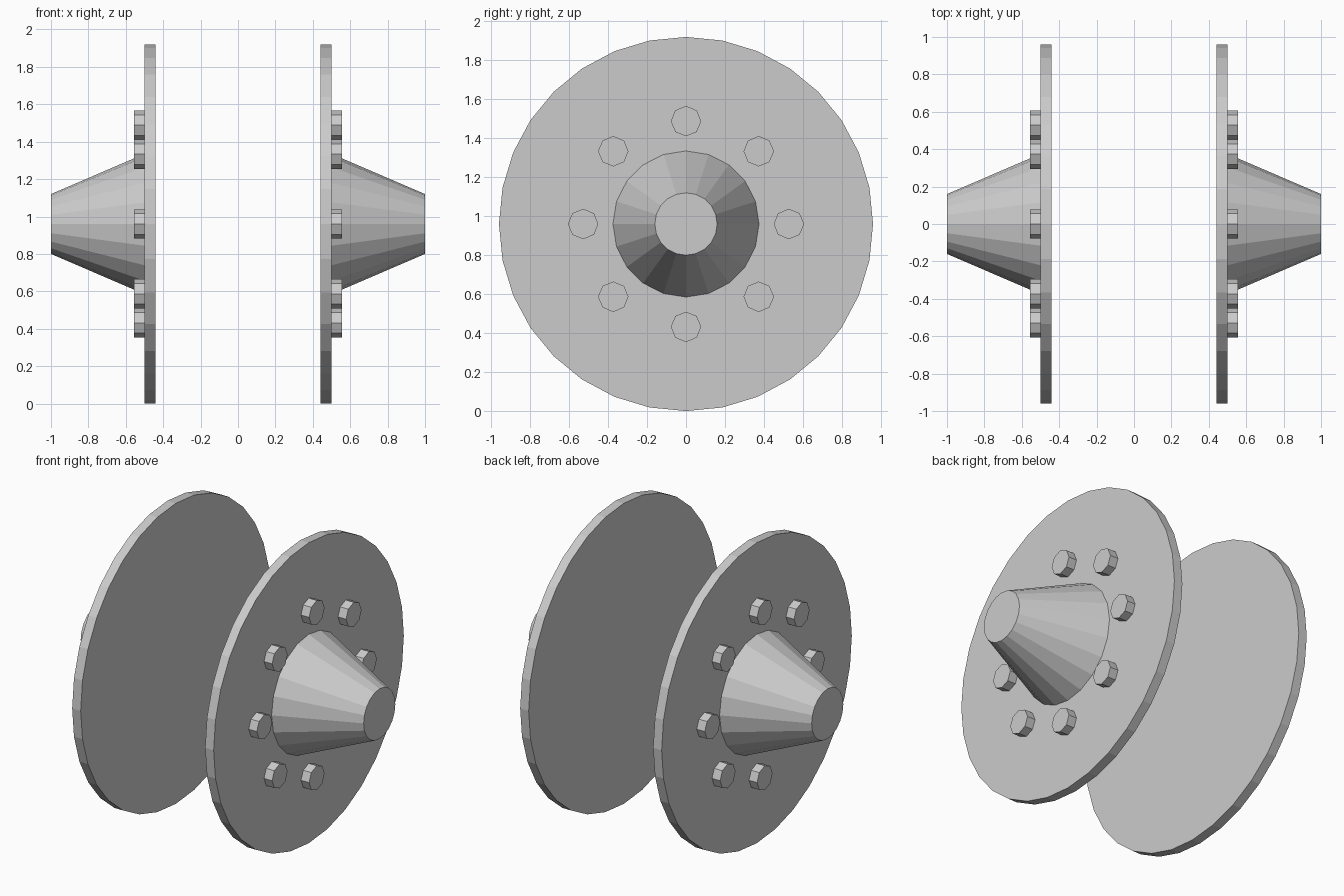
import bpy, bmesh, math
from mathutils import Matrix, Vector

if "Cube" in bpy.data.objects:
    bpy.data.objects.remove(bpy.data.objects["Cube"])

AXLE_Z = 0.96

steel = bpy.data.materials.new("grey steel")
steel.diffuse_color = (0.6, 0.6, 0.6, 1)
steel.use_nodes = True
steel.node_tree.nodes["Principled BSDF"].inputs["Base Color"].default_value = steel.diffuse_color


def add_frustum(bm, sides, x0, x1, r0, r1, y=0.0, z=AXLE_Z):
    """Flat-sided cylinder or cone running along x from x0 to x1."""
    place = Matrix.Translation(Vector(((x0 + x1) / 2, y, z))) @ Matrix.Rotation(math.pi / 2, 4, 'Y')
    bmesh.ops.create_cone(bm, cap_ends=True, segments=sides, radius1=r0,
                          radius2=r1, depth=x1 - x0, matrix=place)


def finish(name, bm):
    """Turn the bmesh into an object mirrored to the left side."""
    mesh = bpy.data.meshes.new(name)
    bm.to_mesh(mesh)
    bm.free()
    mesh.materials.append(steel)
    obj = bpy.data.objects.new(name, mesh)
    bpy.context.collection.objects.link(obj)
    mirror = obj.modifiers.new("Mirror", 'MIRROR')
    mirror.use_axis[0] = True
    mirror.use_mirror_merge = False
    return obj


# large thin discs
bm = bmesh.new()
add_frustum(bm, 32, 0.44, 0.50, 0.96, 0.96)
finish("wheel_disc", bm)

# tapered hubs on the outer faces
bm = bmesh.new()
add_frustum(bm, 20, 0.50, 1.0, 0.375, 0.16)
finish("hub_cone", bm)

# ring of eight bolts around each hub
bm = bmesh.new()
for i in range(8):
    a = i * math.pi / 4
    add_frustum(bm, 8, 0.50, 0.557, 0.078, 0.078,
                0.528 * math.cos(a), AXLE_Z + 0.528 * math.sin(a))
finish("hub_bolts", bm)
